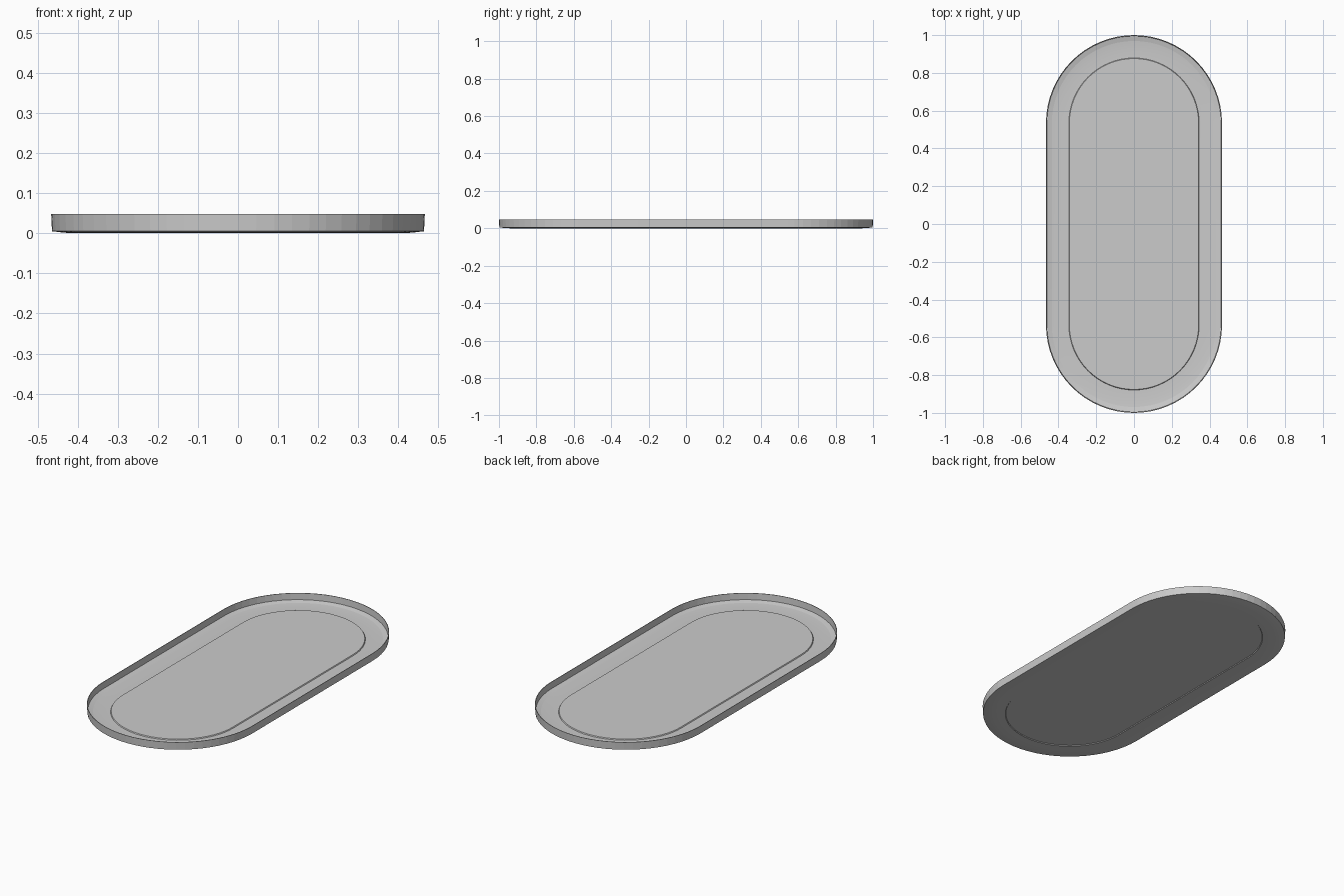
import bpy, bmesh, math

if "Cube" in bpy.data.objects:
    bpy.data.objects.remove(bpy.data.objects["Cube"])

R = 0.466          # outer corner radius (half width)
STRAIGHT = 1.0 - R  # y of the arc centres
SEG = 32           # segments per rounded end

grey = bpy.data.materials.new("warm_grey")
grey.diffuse_color = (0.6, 0.6, 0.6, 1.0)
grey.use_nodes = True
grey.node_tree.nodes["Principled BSDF"].inputs["Base Color"].default_value = grey.diffuse_color


def stadium(bm, r, z):
    """Ring of vertices: two half circles joined by straight sides."""
    ring = []
    for end in (1, -1):
        for i in range(SEG + 1):
            a = math.pi * i / SEG + (0 if end == 1 else math.pi)
            ring.append(bm.verts.new((r * math.cos(a),
                                      end * STRAIGHT + r * math.sin(a), z)))
    return ring


# Cross-section (radius, height) from the middle of the underside,
# out around the rim, and back to the middle of the floor
PROFILE = [
    (0.342, 0.004), (0.345, 0.000),                  # recess under the floor panel
    (0.405, 0.000), (0.435, 0.0015), (0.464, 0.005),  # curved-up underside
    (0.466, 0.048), (0.463, 0.048),                  # thin rim
    (0.461, 0.012), (0.435, 0.006), (0.400, 0.003),  # inner slope
    (0.345, 0.003), (0.342, 0.008),                  # step up to the raised panel
]

# Tray
bm = bmesh.new()
rings = [stadium(bm, r, z) for r, z in PROFILE]
n = len(rings[0])
for a, b in zip(rings, rings[1:]):
    for i in range(n):
        j = (i + 1) % n
        bm.faces.new((a[i], a[j], b[j], b[i]))
bm.faces.new(rings[0][::-1])   # underside
bm.faces.new(rings[-1])        # raised floor panel
bmesh.ops.recalc_face_normals(bm, faces=bm.faces)
mesh = bpy.data.meshes.new("oval_tray")
bm.to_mesh(mesh)
bm.free()
mesh.materials.append(grey)
tray = bpy.data.objects.new("oval_tray", mesh)
bpy.context.collection.objects.link(tray)

# Keep the rim facets flat, blend only the shallow slopes
bpy.context.view_layer.objects.active = tray
tray.select_set(True)
bpy.ops.object.shade_smooth_by_angle(angle=math.radians(5))
